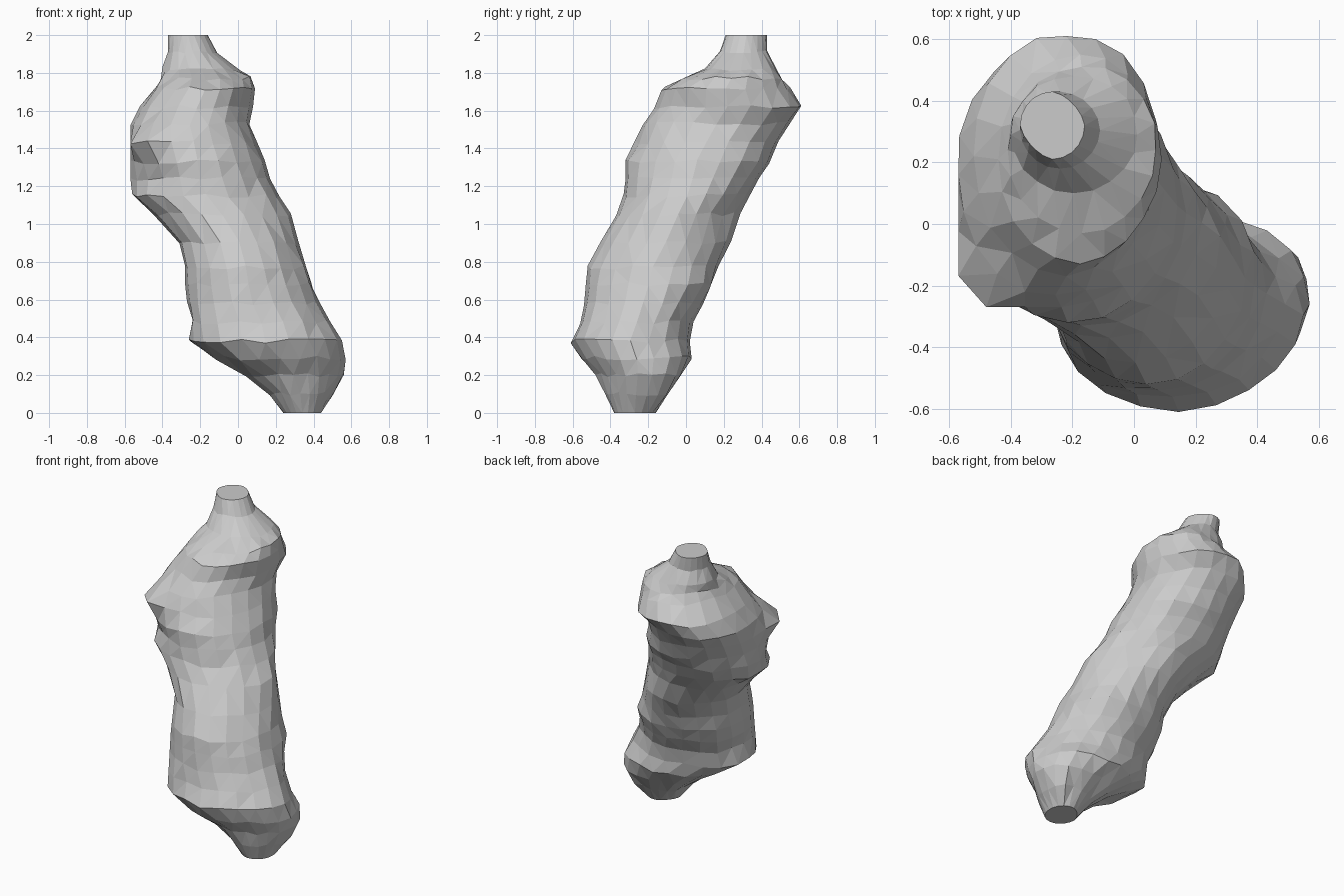
import bpy, bmesh, random
from math import sin, cos, pi, radians, exp

random.seed(4)
SIDES = 20

# Cross-sections: z, x min, x max, y min, y max
RINGS = [
    (0.00, 0.24, 0.44, -0.38, -0.16),
    (0.10, 0.16, 0.50, -0.43, -0.10),
    (0.20, 0.03, 0.56, -0.48, -0.03),
    (0.29, -0.12, 0.57, -0.55, 0.03),
    (0.38, -0.26, 0.55, -0.61, 0.02),
    (0.48, -0.24, 0.49, -0.56, 0.04),
    (0.58, -0.27, 0.43, -0.54, 0.09),
    (0.68, -0.28, 0.39, -0.53, 0.13),
    (0.77, -0.28, 0.36, -0.52, 0.17),
    (0.90, -0.31, 0.32, -0.45, 0.24),
    (1.05, -0.44, 0.28, -0.37, 0.29),
    (1.15, -0.56, 0.22, -0.33, 0.34),
    (1.24, -0.57, 0.17, -0.32, 0.39),
    (1.33, -0.57, 0.14, -0.32, 0.44),
    (1.43, -0.57, 0.10, -0.27, 0.49),
    (1.53, -0.57, 0.06, -0.23, 0.55),
    (1.62, -0.52, 0.08, -0.17, 0.61),
    (1.72, -0.44, 0.09, -0.13, 0.55),
    (1.77, -0.41, 0.07, -0.03, 0.51),
    (1.82, -0.40, 0.01, 0.10, 0.48),
    (1.91, -0.37, -0.11, 0.18, 0.43),
    (2.00, -0.37, -0.16, 0.21, 0.43),
]

# Lumps and dents on the diagonals: direction, height, amount, spread
BUMPS = [
    (225, 1.43, 0.27, 0.06), (225, 1.25, -0.10, 0.08),
    (225, 0.50, 0.08, 0.07), (225, 0.28, 0.08, 0.04), (225, 2.00, -0.12, 0.06),
    (45, 0.12, 0.22, 0.10), (45, 0.50, -0.06, 0.05), (45, 0.69, 0.10, 0.06),
    (45, 1.00, -0.15, 0.12), (45, 1.33, 0.05, 0.05),
    (45, 1.58, 0.07, 0.07), (45, 1.79, 0.06, 0.04), (45, 2.00, -0.10, 0.06),
    (315, 0.18, -0.14, 0.10), (315, 0.38, -0.04, 0.06), (315, 1.65, -0.07, 0.08),
    (135, 0.00, -0.12, 0.06), (135, 1.55, 0.06, 0.14),
]


def swell(a, z):
    """Radius factor from the lumps."""
    return 1 + sum(k * max(0, cos(a - radians(d))) ** 5 * exp(-((z - h) / w) ** 2)
                   for d, h, k, w in BUMPS)


def ring(bm, z, x0, x1, y0, y1):
    """One lumpy oval section kept inside its extents."""
    cx, cy, rx, ry = (x0 + x1) / 2, (y0 + y1) / 2, (x1 - x0) / 2, (y1 - y0) / 2
    end = z in (0.0, 2.0)
    verts = []
    for i in range(SIDES):
        a = 2 * pi * i / SIDES
        s = swell(a, z) if i % 5 else 1
        dz = 0
        if not end:
            dz = random.uniform(-0.012, 0.012)
            if i % 5:
                s *= 1 + random.uniform(-0.015, 0.015)
        x = min(max(cx + rx * s * cos(a), x0), x1)
        y = min(max(cy + ry * s * sin(a), y0), y1)
        verts.append(bm.verts.new((x, y, z + dz)))
    return verts


# Leaning lumpy trunk, flat faceted
bm = bmesh.new()
rings = [ring(bm, *r) for r in RINGS]
for lo, hi in zip(rings, rings[1:]):
    for i in range(SIDES):
        j = (i + 1) % SIDES
        bm.faces.new((lo[i], lo[j], hi[j], hi[i]))
bmesh.ops.triangulate(bm, faces=bm.faces[:], quad_method='SHORT_EDGE')

# Flat end caps
bm.faces.new(rings[0][::-1])
bm.faces.new(rings[-1])
bmesh.ops.recalc_face_normals(bm, faces=bm.faces[:])

mesh = bpy.data.meshes.new("lumpy_trunk")
bm.to_mesh(mesh)
bm.free()
bpy.context.collection.objects.link(bpy.data.objects.new("lumpy_trunk", mesh))
